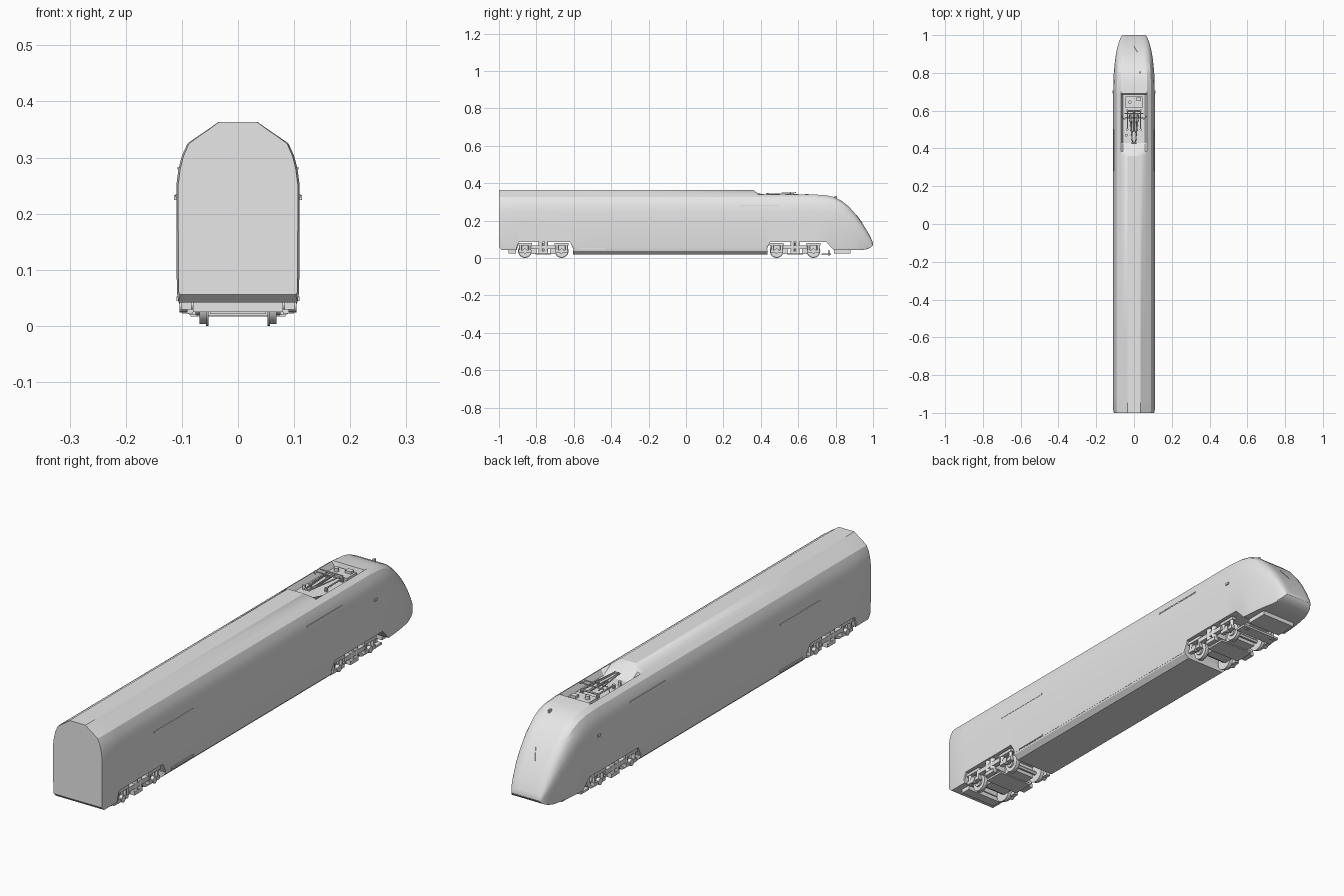
import bpy, bmesh, math
from mathutils import Vector, Matrix

old = bpy.data.objects.get("Cube")
if old:
    bpy.data.objects.remove(old, do_unlink=True)

grey = bpy.data.materials.new("light_grey")
grey.use_nodes = True
paint = (0.8, 0.8, 0.8, 1)
grey.diffuse_color = paint
grey.node_tree.nodes["Principled BSDF"].inputs["Base Color"].default_value = paint


def finish(name, bm, angle=30):
    """Turn a bmesh into a shaded object."""
    bmesh.ops.recalc_face_normals(bm, faces=bm.faces)
    mesh = bpy.data.meshes.new(name)
    bm.to_mesh(mesh)
    bm.free()
    mesh.materials.append(grey)
    obj = bpy.data.objects.new(name, mesh)
    bpy.context.collection.objects.link(obj)
    bpy.ops.object.select_all(action="DESELECT")
    obj.select_set(True)
    bpy.context.view_layer.objects.active = obj
    bpy.ops.object.shade_smooth_by_angle(angle=math.radians(angle))
    return obj


def add_box(bm, center, size):
    place = Matrix.Translation(center) @ Matrix.Diagonal((*size, 1))
    bmesh.ops.create_cube(bm, size=1, matrix=place)


def add_pair(bm, center, size):
    x, y, z = center
    for side in (-1, 1):
        add_box(bm, (side * x, y, z), size)


def add_rod(bm, start, end, radius, sides=8):
    start, end = Vector(start), Vector(end)
    axis = end - start
    turn = axis.to_track_quat("Z", "Y").to_matrix().to_4x4()
    place = Matrix.Translation((start + end) / 2) @ turn
    bmesh.ops.create_cone(bm, cap_ends=True, segments=sides, radius1=radius,
                          radius2=radius, depth=axis.length, matrix=place)


def loft(bm, rings):
    """Skin closed rings of points and cap both ends."""
    rings = [[bm.verts.new(p) for p in ring] for ring in rings]
    count = len(rings[0])
    for a, b in zip(rings, rings[1:]):
        for i in range(count):
            j = (i + 1) % count
            bm.faces.new((a[i], a[j], b[j], b[i]))
    bm.faces.new(rings[0])
    bm.faces.new(rings[-1])


# Body shell: half section from roof to sill, lofted along the length
ROOF, NOSE_ROOF, SILL, WELL, ARCH = 0.363, 0.339, 0.042, 0.318, 0.085
half_section = [(.035, ROOF), (.058, .347), (.07, NOSE_ROOF), (.09, .325), (.1, .303),
                (.106, .28), (.11, .25), (.11, .2), (.109, .06), (.106, SILL)]


def body_ring(y, width, top, bottom, well=None):
    scale = min(1, (top - SILL) / (NOSE_ROOF - SILL))
    half = []
    for i, (x, z) in enumerate(half_section):
        z = SILL + (min(z, top if scale == 1 else NOSE_ROOF) - SILL) * scale
        z = max(bottom, z)
        if well and i < 2:
            z = well
        half.append((x * width, y, z))
    return half + [(-x, y, z) for x, y, z in reversed(half)]


stations = [
    (-1, .97, ROOF, .056), (-.985, 1, ROOF, SILL),
    (-.905, 1, ROOF, SILL), (-.895, 1, ROOF, ARCH),
    (-.62, 1, ROOF, ARCH), (-.6, 1, ROOF, SILL),
    (.36, 1, ROOF, SILL), (.385, 1, NOSE_ROOF, SILL, .345),
    (.43, 1, NOSE_ROOF, SILL, WELL), (.45, 1, NOSE_ROOF, ARCH, WELL),
    (.685, 1, NOSE_ROOF, ARCH, WELL), (.69, 1, NOSE_ROOF, ARCH),
    (.75, .99, .335, ARCH), (.79, .98, .326, SILL),
    (.83, .95, .307, .04), (.87, .91, .275, .04), (.91, .85, .23, .04),
    (.94, .79, .19, .042), (.965, .72, .15, .046), (.985, .65, .115, .055),
    (.996, .59, .09, .063), (1, .54, .08, .07)]
bm = bmesh.new()
loft(bm, [body_ring(*s) for s in stations])
finish("body_shell", bm, 28)

# Tapered underfloor tank between the bogies
bm = bmesh.new()
tank = [(.106, .045), (.104, .036), (.086, .019)]
outline = tank + [(-x, z) for x, z in reversed(tank)]
loft(bm, [[(x, y, z) for x, z in outline] for y in (-.605, .435)])
finish("underfloor_tank", bm)

# Bogies: wheelsets, frames, springs and motor housings
for label, middle in (("rear", -.763), ("front", .583)):
    wheels, frame, springs = bmesh.new(), bmesh.new(), bmesh.new()
    for end in (-1, 1):
        y = middle + end * .098
        add_rod(wheels, (-.09, y, .037), (.09, y, .037), .008, 12)
        for side in (-1, 1):
            add_rod(wheels, (side * .056, y, .037), (side * .069, y, .037), .034, 32)
            add_rod(wheels, (side * .053, y, .037), (side * .057, y, .037), .037, 32)
            add_rod(wheels, (side * .069, y, .037), (side * .076, y, .037), .018, 20)
            add_rod(springs, (side * .09, y, .037), (side * .104, y, .037), .013, 16)
            for offset in (-.025, .025):
                add_rod(springs, (side * .092, y + offset, .04),
                        (side * .092, y + offset, .075), .008, 12)
        add_pair(frame, (.092, y, .036), (.018, .068, .014))
        add_pair(frame, (.092, y, .073), (.018, .075, .012))
        add_box(frame, (0, y - end * .036, .044), (.1, .05, .045))
    add_pair(frame, (.092, middle, .058), (.018, .13, .018))
    add_pair(frame, (.09, middle, .03), (.02, .05, .016))
    add_box(frame, (0, middle, .06), (.17, .05, .04))
    add_box(frame, (0, middle, .022), (.15, .085, .008))
    for offset in (-.014, .014):
        for side in (-1, 1):
            add_rod(springs, (side * .092, middle + offset, .036),
                    (side * .092, middle + offset, .085), .011, 14)
    finish(label + "_wheels", wheels)
    finish(label + "_bogie_frame", frame)
    finish(label + "_bogie_springs", springs)

# Track guards and end plates ahead of the bogies
bm = bmesh.new()
add_box(bm, (0, -.93, .034), (.16, .04, .018))
add_box(bm, (0, .835, .034), (.15, .09, .018))
add_box(bm, (0, .75, .021), (.17, .05, .008))
add_pair(bm, (.062, .765, .026), (.014, .012, .026))
finish("track_guards", bm)

# Thin side trims, lower steps and door cameras
bm = bmesh.new()
add_pair(bm, (.1095, -.555, .232), (.003, .25, .006))
add_pair(bm, (.1055, .39, .281), (.004, .22, .005))
add_pair(bm, (.107, -.5, .048), (.006, .14, .008))
finish("side_trims", bm)
bm = bmesh.new()
add_pair(bm, (.111, .7, .229), (.006, .016, .009))
finish("side_cameras", bm)

# Folded pantograph in the roof well
bm = bmesh.new()
for side in (-1, 1):
    add_rod(bm, (side * .024, .58, .336), (side * .008, .43, .34), .0025)
    add_rod(bm, (side * .008, .43, .345), (side * .016, .585, .348), .002)
    add_rod(bm, (side * .035, .5, .33), (side * .035, .6, .33), .003)
    for y in (.5, .6):
        add_rod(bm, (side * .035, y, WELL), (side * .035, y, .333), .006, 10)
    add_rod(bm, (side * .05, .555, .343), (side * .066, .57, .338), .002)
add_rod(bm, (-.012, .43, .342), (.012, .43, .342), .004)
for y in (.56, .585):
    add_rod(bm, (-.05, y, .35), (.05, y, .35), .0025)
add_rod(bm, (-.035, .6, .332), (.035, .6, .332), .004)
add_rod(bm, (0, .49, .334), (0, .6, .338), .005)
finish("pantograph", bm)

# Roof equipment and horn
bm = bmesh.new()
add_box(bm, (0, .645, .322), (.09, .06, .012))
add_rod(bm, (-.022, .645, WELL), (-.022, .645, .342), .009, 14)
add_rod(bm, (-.04, .47, WELL), (-.04, .47, .336), .007, 12)
add_box(bm, (.025, .66, .33), (.025, .02, .016))
add_box(bm, (.034, .8, .325), (.008, .014, .012))
finish("roof_equipment", bm)

# Windscreen wiper lying on the sloping nose panel
bm = bmesh.new()
add_rod(bm, (0, .942, .188), (.018, .912, .228), .0015, 6)
finish("wiper", bm)
